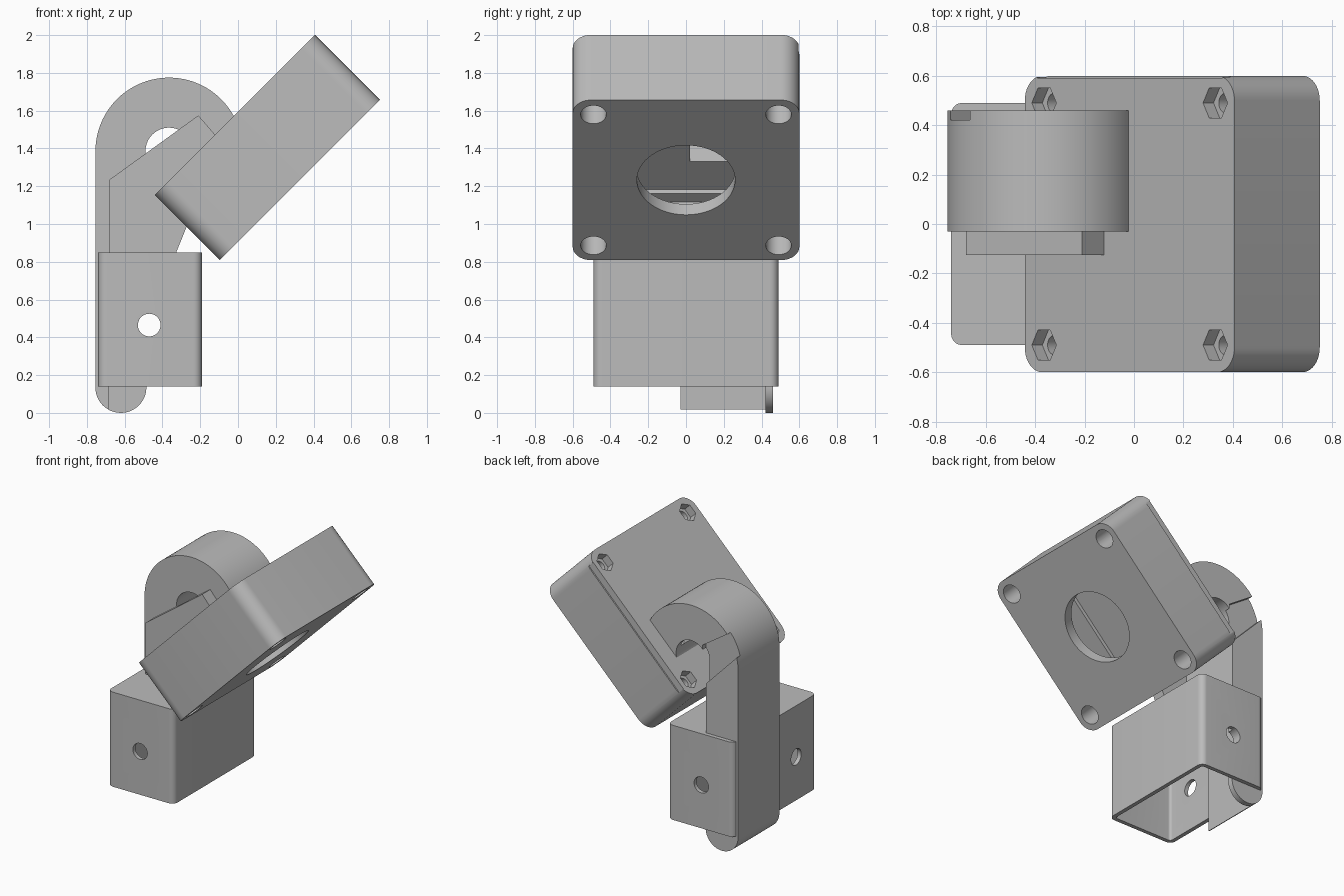
import bpy, math
from math import cos, sin, radians
from mathutils import Matrix

cube = bpy.data.objects.get("Cube")
if cube:
    bpy.data.objects.remove(cube)

grey = bpy.data.materials.new("plain grey")
grey.use_nodes = True
grey.diffuse_color = (0.5, 0.5, 0.5, 1)
grey.node_tree.nodes["Principled BSDF"].inputs["Base Color"].default_value = (0.5, 0.5, 0.5, 1)

# Frame of the tilted housing: local z is the lid's outward direction
TILT = Matrix.Translation((0.155, 0, 1.405)) @ Matrix.Rotation(radians(-45), 4, 'Y')
FLAT = Matrix.Identity(4)
cutters = []


def arc(cx, cy, r, start, end, n=24):
    angles = [radians(start + (end - start) * i / n) for i in range(n + 1)]
    return [(cx + r * cos(a), cy + r * sin(a)) for a in angles]


def circle(cx, cy, r, n=40):
    return arc(cx, cy, r, 0, 360, n)[:-1]


def rect(x0, x1, y0, y1):
    return [(x0, y0), (x1, y0), (x1, y1), (x0, y1)]


def round_rect(x0, x1, y0, y1, r):
    return (arc(x1 - r, y1 - r, r, 0, 90, 10) + arc(x0 + r, y1 - r, r, 90, 180, 10)
            + arc(x0 + r, y0 + r, r, 180, 270, 10) + arc(x1 - r, y0 + r, r, 270, 360, 10))


def prism(name, pts, a, b, axis='z', frame=FLAT):
    """Extrude a 2D outline from a to b along an axis."""
    place = {'x': lambda p, t: (t, p[0], p[1]),
             'y': lambda p, t: (p[0], t, p[1]),
             'z': lambda p, t: (p[0], p[1], t)}[axis]
    n = len(pts)
    verts = [place(p, t) for t in (a, b) for p in pts]
    faces = [list(range(n))[::-1], list(range(n, 2 * n))]
    faces += [(i, (i + 1) % n, n + (i + 1) % n, n + i) for i in range(n)]
    mesh = bpy.data.meshes.new(name)
    mesh.from_pydata(verts, [], faces)
    if axis == 'y':
        mesh.flip_normals()
    # outlines may be given in either turning direction
    area = sum(pts[i - 1][0] * pts[i][1] - pts[i][0] * pts[i - 1][1] for i in range(n))
    if area < 0:
        mesh.flip_normals()
    mesh.transform(frame)
    mesh.materials.append(grey)
    obj = bpy.data.objects.new(name, mesh)
    bpy.context.collection.objects.link(obj)
    return obj


def cutter(pts, a, b, axis='z', frame=FLAT):
    obj = prism("cutter", pts, a, b, axis, frame)
    obj.hide_render = True
    cutters.append(obj)
    return obj


def cut(target, *tools):
    for tool in tools:
        mod = target.modifiers.new("cut", 'BOOLEAN')
        mod.operation, mod.solver, mod.object = 'DIFFERENCE', 'EXACT', tool
    bpy.context.view_layer.update()
    graph = bpy.context.evaluated_depsgraph_get()
    mesh = bpy.data.meshes.new_from_object(target.evaluated_get(graph))
    target.modifiers.clear()
    target.data = mesh


# Tilted housing: rounded square shell with a large round window
T = 0.244
housing = prism("housing", round_rect(-0.6, 0.6, -0.6, 0.6, 0.1), -T, T, 'z', TILT)
tools = [
    cutter(rect(-0.544, 0.544, -0.4, 0.4), -T + 0.08, T - 0.108, 'z', TILT),
    cutter(rect(-0.4, 0.4, -0.544, 0.544), -T + 0.08, T - 0.108, 'z', TILT),
    cutter(rect(-0.48, 0.48, -0.38, 0.38), 0, T - 0.08, 'z', TILT),
    cutter(circle(0, 0, 0.26, 64), -T - 0.1, -T + 0.12, 'z', TILT),
    cutter(rect(-0.53, 0.53, 0.59, 0.7), T - 0.05, T + 0.1, 'z', TILT),
]
# Corner screw holes, with hexagonal nut pockets in the lid
for u in (-0.49, 0.49):
    for v in (-0.49, 0.49):
        tools += [cutter(circle(u, v, 0.068, 32), -T - 0.1, T - 0.15, 'z', TILT),
                  cutter(circle(u, v, 0.04, 24), -T, T, 'z', TILT),
                  cutter(circle(u, v, 0.07, 6), T - 0.06, T + 0.1, 'z', TILT)]
passage = cutter(rect(-0.27, -0.05, 0.02, 0.41), 0.1, 0.36, 'z', TILT)
cut(housing, *tools, passage)

# Hooked arm: a cane outline ending on the lid
CX, CZ = -0.365, 1.385
hook = arc(CX, CZ, 0.125, 180, -17, 32) + arc(CX, CZ, 0.39, 28.6, 180, 40)
foot = arc(-0.62, 0.135, 0.135, 180, 360, 24)

hook_body = prism("hook_body", [(-0.49, 0.83)] + hook + [(-0.755, 0.83)], -0.03, 0.42, 'y')
cut(hook_body, passage)

arm_cover = prism("arm_cover", hook + foot, 0.42, 0.46, 'y')
gap = cutter([(-0.8, 1.54), (-0.46, 1.19), (-0.46, 1.5), (-0.64, 1.62), (-0.8, 1.72)], 0.4, 0.5, 'y')
bolt_hole = cutter(circle(-0.47, 0.465, 0.06), -0.6, 0.6, 'y')
cut(arm_cover, gap, bolt_hole)

arm_wall = prism("arm_wall",
                 arc(-0.62, 0.135, 0.135, 180, 241.2, 12) + [(-0.685, 0.84), (-0.755, 0.84)],
                 -0.03, 0.42, 'y')

# Front gusset between the bracket and the housing
gusset = prism("gusset",
               [(-0.68, 0.83), (-0.335, 0.83), (-0.27, 0.99), (-0.42, 1.14), (-0.42, 1.175),
                (-0.122, 1.473), (-0.21, 1.575), (-0.68, 1.235)], -0.125, -0.03, 'y')

# Mounting bracket: rounded box, open underneath
bracket = prism("mounting_bracket", round_rect(-0.74, -0.19, -0.49, 0.49, 0.045), 0.14, 0.85)
cut(bracket,
    cutter(round_rect(-0.71, -0.22, -0.46, 0.46, 0.02), 0, 0.82),
    bolt_hole,
    cutter(circle(-0.25, 0.465, 0.06), -0.8, -0.6, 'x'))

for obj in cutters:
    bpy.data.objects.remove(obj)

# Smooth the curved walls while keeping edges crisp
bpy.ops.object.select_all(action='DESELECT')
for obj in (housing, hook_body, arm_cover, arm_wall, gusset, bracket):
    obj.select_set(True)
    bpy.context.view_layer.objects.active = obj
bpy.ops.object.shade_smooth_by_angle(angle=radians(30))
